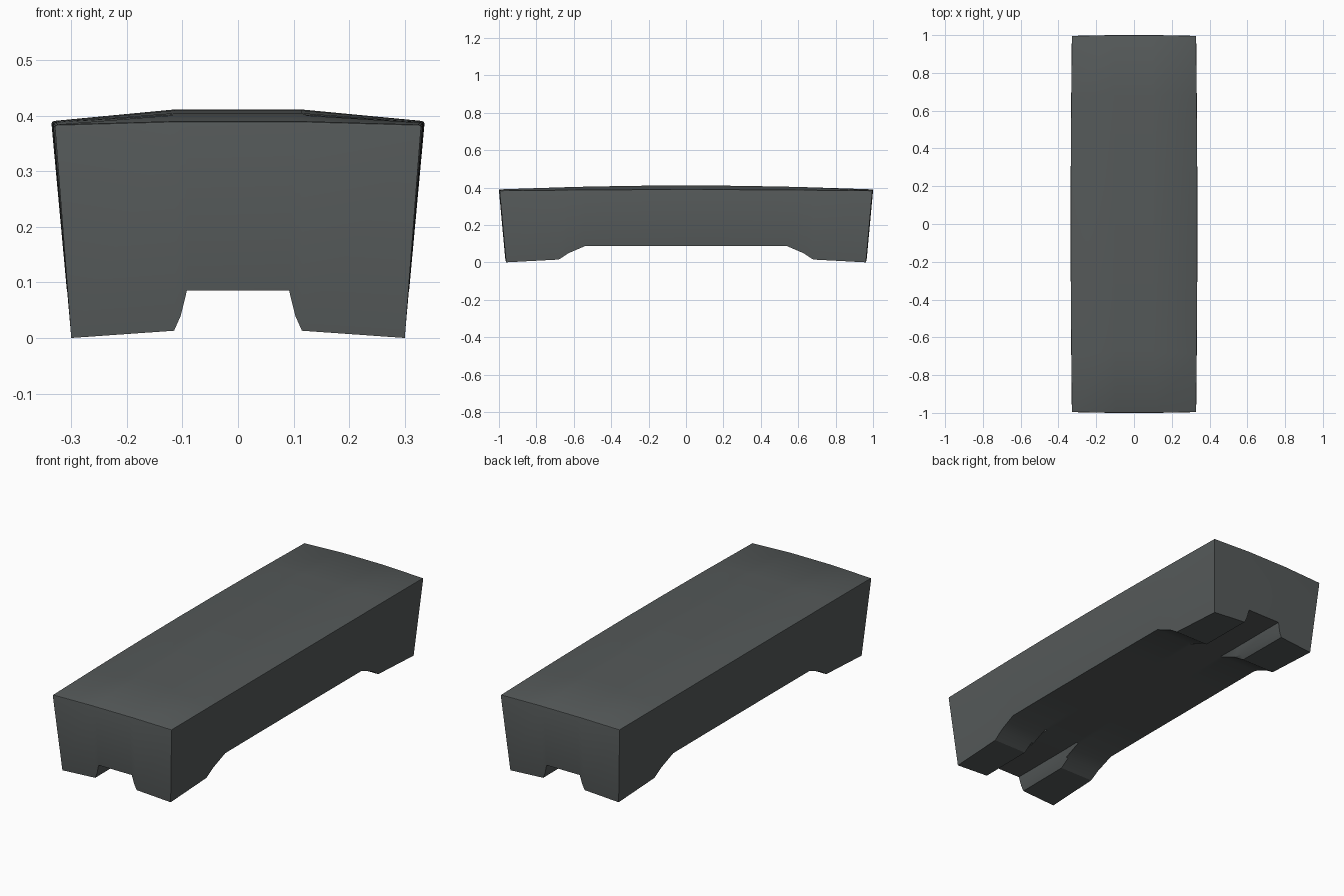
import bpy, bmesh, math

if "Cube" in bpy.data.objects:
    bpy.data.objects.remove(bpy.data.objects["Cube"])

# Half profiles: (position out from the centre, underside height)
ACROSS = [(0.092, 0.085), (0.103, 0.040), (0.115, 0.013), (0.30, 0.0)]
ALONG = [(0.0, 0.088), (0.28, 0.088), (0.54, 0.087), (0.63, 0.048), (0.68, 0.015), (0.965, 0.0)]


def mirrored(half):
    return [(-p, h) for p, h in reversed(half) if p > 0] + half


xs, ys = mirrored(ACROSS), mirrored(ALONG)
NX, NY = len(xs), len(ys)


def place(i, j, top):
    """Point of the top or underside grid; rim points follow the tapered, barrelled walls."""
    (x, hx), (y, hy) = xs[i], ys[j]
    v = abs(y) / 0.965
    if top:
        edge, ridge = 0.390 - 0.006 * v * v, 0.411 - 0.021 * v * v
        t = max(0.0, (abs(x) - 0.115) / 0.185)
        z = ridge + (edge - ridge) * t
    else:
        z = max(hx, hy)
    flare = 0.036 * z / 0.39
    if i in (0, NX - 1):
        x = math.copysign(0.30 + flare - 0.006 * v * v * z / 0.39, x)
    if j in (0, NY - 1):
        y = math.copysign(0.965 + flare - 0.004 * (x / 0.33) ** 2, y)
    return x, y, z


bm = bmesh.new()
low = [[bm.verts.new(place(i, j, False)) for j in range(NY)] for i in range(NX)]
high = [[bm.verts.new(place(i, j, True)) for j in range(NY)] for i in range(NX)]

# Crowned top and underside with four feet
for i in range(NX - 1):
    for j in range(NY - 1):
        for g in (low, high):
            bm.faces.new((g[i][j], g[i + 1][j], g[i + 1][j + 1], g[i][j + 1]))

# Sloping walls around the perimeter
ring = ([(i, 0) for i in range(NX - 1)] + [(NX - 1, j) for j in range(NY - 1)]
        + [(i, NY - 1) for i in range(NX - 1, 0, -1)] + [(0, j) for j in range(NY - 1, 0, -1)])
rim = []
for (a, b), (c, d) in zip(ring, ring[1:] + ring[:1]):
    bm.faces.new((low[a][b], low[c][d], high[c][d], high[a][b]))
    rim.append(bm.edges.get((high[a][b], high[c][d])))
bmesh.ops.recalc_face_normals(bm, faces=bm.faces)

# Softened top rim
bmesh.ops.bevel(bm, geom=rim, offset=0.005, segments=2, profile=0.5, affect='EDGES')

mesh = bpy.data.meshes.new("block_body")
bm.to_mesh(mesh)
bm.free()
body = bpy.data.objects.new("block_body", mesh)
bpy.context.collection.objects.link(body)

dark = bpy.data.materials.new("dark_grey")
dark.diffuse_color = (0.09, 0.10, 0.10, 1)
dark.use_nodes = True
dark.node_tree.nodes["Principled BSDF"].inputs["Base Color"].default_value = dark.diffuse_color
mesh.materials.append(dark)

bpy.context.view_layer.objects.active = body
body.select_set(True)
bpy.ops.object.shade_smooth_by_angle(angle=math.radians(25))
